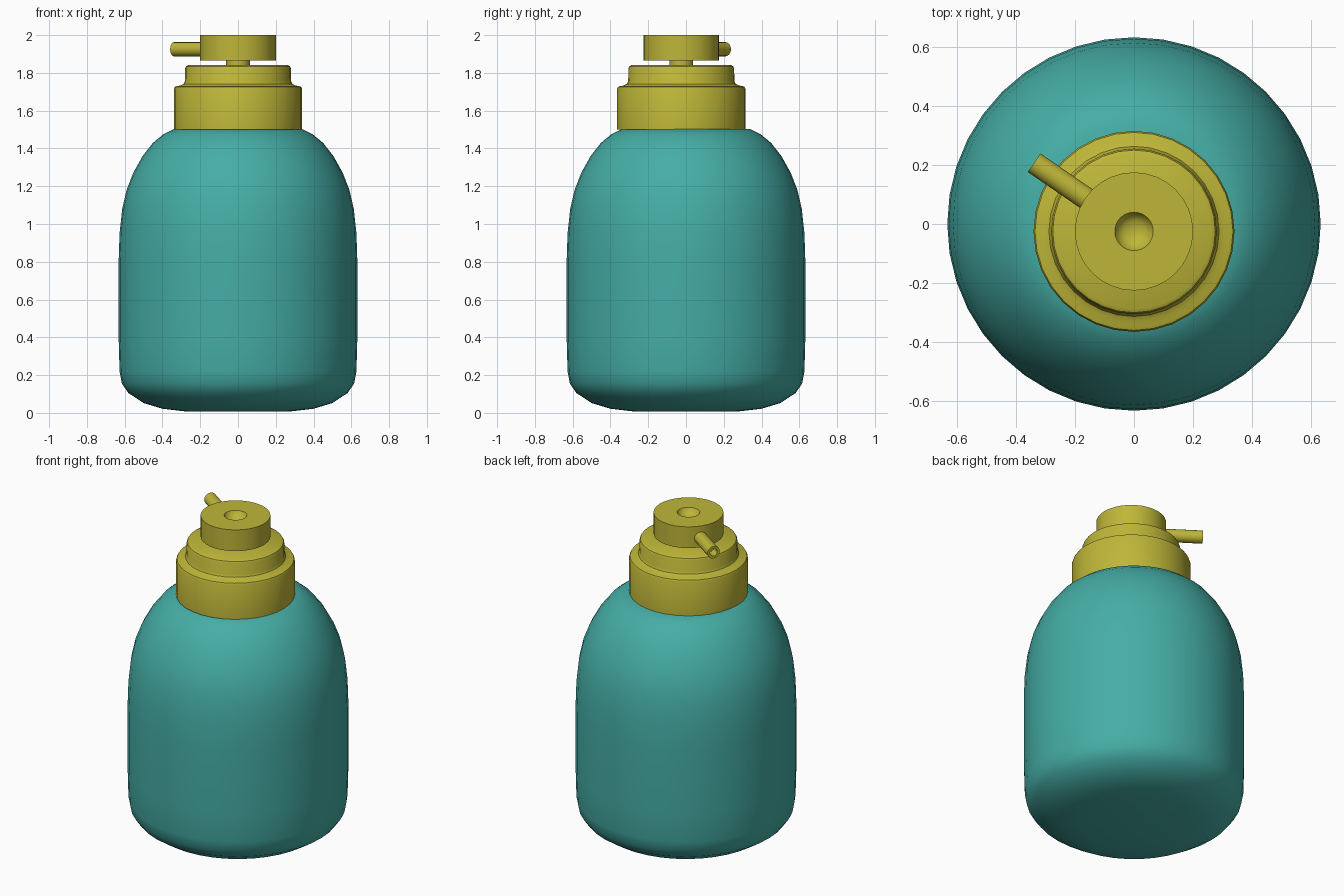
import bpy, bmesh, math
from mathutils import Matrix, Vector

if "Cube" in bpy.data.objects:
    bpy.data.objects.remove(bpy.data.objects["Cube"])

def material(name, color):
    m = bpy.data.materials.new(name)
    m.diffuse_color = color
    m.use_nodes = True
    m.node_tree.nodes["Principled BSDF"].inputs["Base Color"].default_value = m.diffuse_color
    return m

teal = material("teal_plastic", (0.06, 0.42, 0.38, 1))
olive = material("olive_plastic", (0.52, 0.47, 0.04, 1))

def lathe(name, profile, mat, sides=32, matrix=Matrix(), angle=35):
    """Revolve (radius, height) points about z; radius 0 closes to a pole."""
    bm = bmesh.new()
    rings = []
    for r, z in profile:
        if r == 0:
            rings.append([bm.verts.new((0, 0, z))] * sides)
        else:
            rings.append([bm.verts.new((r * math.cos(2 * math.pi * i / sides),
                                        r * math.sin(2 * math.pi * i / sides), z))
                          for i in range(sides)])
    for a, b in zip(rings, rings[1:]):
        for i in range(sides):
            j = (i + 1) % sides
            bm.faces.new(list(dict.fromkeys((a[i], a[j], b[j], b[i]))))
    bmesh.ops.recalc_face_normals(bm, faces=bm.faces)
    bm.transform(matrix)
    me = bpy.data.meshes.new(name)
    bm.to_mesh(me)
    bm.free()
    ob = bpy.data.objects.new(name, me)
    bpy.context.collection.objects.link(ob)
    me.materials.append(mat)
    bpy.ops.object.select_all(action='DESELECT')
    ob.select_set(True)
    bpy.context.view_layer.objects.active = ob
    bpy.ops.object.shade_smooth_by_angle(angle=math.radians(angle))
    return ob

# Rounded bottle with domed shoulder
lathe("bottle", [(0, 0.008), (0.28, 0.008), (0.40, 0.022), (0.50, 0.052), (0.58, 0.105),
                 (0.615, 0.155), (0.627, 0.22), (0.632, 0.40), (0.632, 0.80), (0.627, 0.95),
                 (0.613, 1.08), (0.59, 1.18), (0.555, 1.27), (0.505, 1.36), (0.45, 1.43),
                 (0.395, 1.475), (0.34, 1.503), (0, 1.503)], teal, 40)

# Pump parts share an axis set slightly toward the front
pump = Matrix.Translation((0, -0.025, 0))

# Stepped screw collar
lathe("collar", [(0, 1.50), (0.34, 1.50), (0.34, 1.715), (0.335, 1.726), (0.325, 1.73),
                 (0.305, 1.733), (0.288, 1.742), (0.281, 1.757), (0.28, 1.825),
                 (0.275, 1.835), (0.262, 1.842), (0, 1.842)], olive, 32, pump)

# Plunger stem
lathe("stem", [(0, 1.83), (0.063, 1.83), (0.063, 1.88), (0, 1.88)], olive, 24, pump)

# Press head with finger dimple
lathe("press_head", [(0, 1.866), (0.2, 1.866), (0.2, 2.0), (0.065, 2.0), (0.055, 1.978),
                     (0.035, 1.964), (0, 1.958)], olive, 32, pump)

# Hollow spout pointing back and left
direction = Vector((-math.cos(math.radians(34.5)), math.sin(math.radians(34.5)), 0))
spout = (Matrix.Translation((0, -0.025, 1.925))
         @ direction.to_track_quat('Z', 'Y').to_matrix().to_4x4())
lathe("spout", [(0, 0.16), (0.038, 0.16), (0.038, 0.41), (0.023, 0.41), (0.023, 0.35), (0, 0.35)],
      olive, 16, spout)
